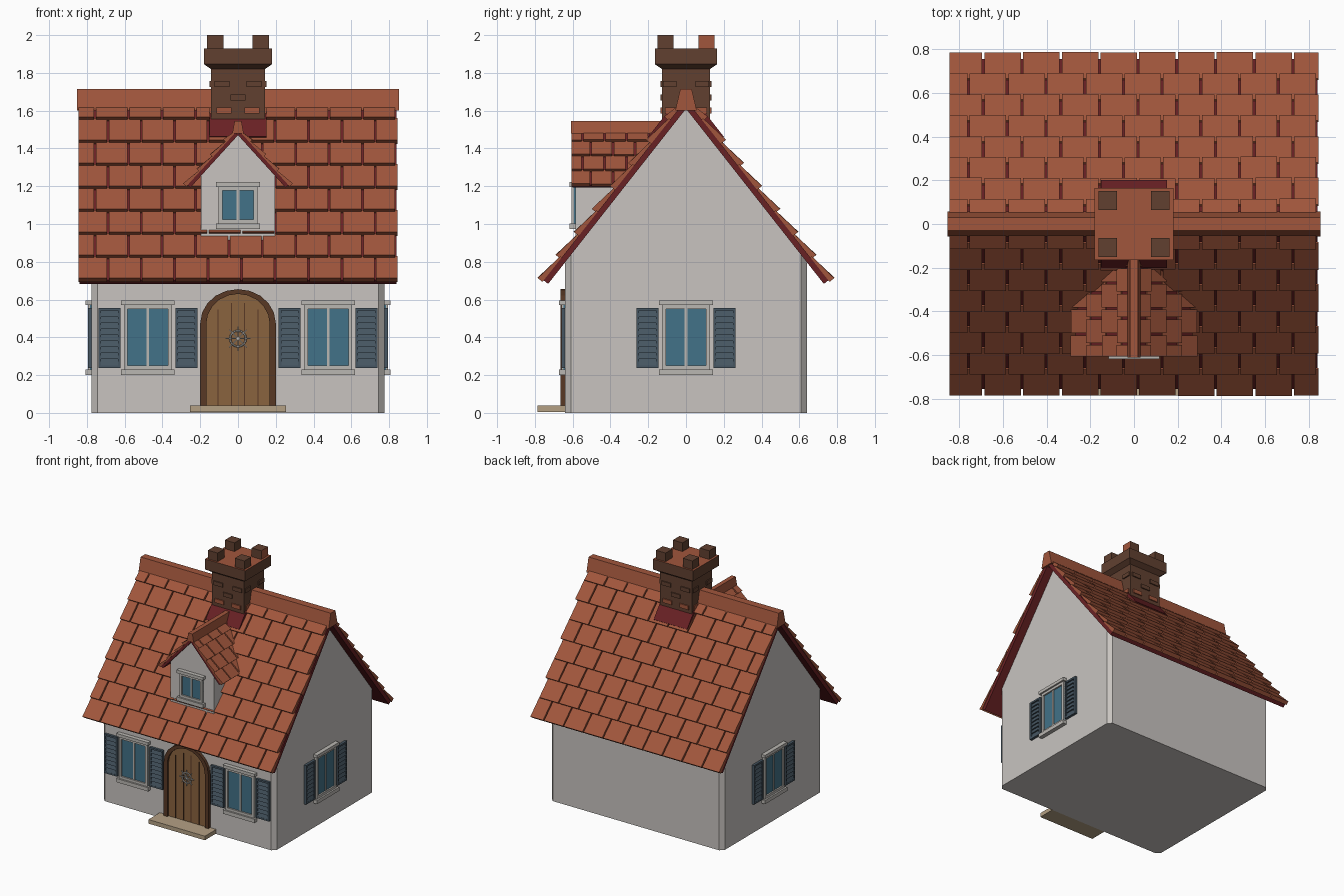
import bpy, bmesh, math, random
from mathutils import Matrix, Vector

random.seed(4)
if "Cube" in bpy.data.objects:
    bpy.data.objects.remove(bpy.data.objects["Cube"])


def material(name, rgb):
    lin = [((v / 255 + 0.055) / 1.055) ** 2.4 for v in rgb] + [1]
    m = bpy.data.materials.new(name)
    m.use_nodes = True
    m.diffuse_color = lin
    m.node_tree.nodes["Principled BSDF"].inputs["Base Color"].default_value = lin
    return m


PLASTER = material("plaster", (200, 196, 192))
TILE = material("terracotta", (161, 86, 60))
DECK = material("dark red board", (105, 33, 36))
BRICK = material("brown brick", (97, 64, 48))
DOOR = material("door wood", (138, 99, 63))
TRIM = material("dark wood", (88, 56, 37))
STONE = material("step stone", (180, 160, 132))
SHUTTER = material("shutter blue", (70, 86, 98))
GLASS = material("window glass", (66, 114, 136))
FRAME = material("window frame grey", (186, 183, 178))


def finish(name, bm, *mats, matrix=None):
    bmesh.ops.recalc_face_normals(bm, faces=bm.faces)
    mesh = bpy.data.meshes.new(name)
    bm.to_mesh(mesh)
    bm.free()
    for m in mats:
        mesh.materials.append(m)
    obj = bpy.data.objects.new(name, mesh)
    bpy.context.collection.objects.link(obj)
    if matrix:
        obj.matrix_world = matrix
    return obj


def prism(bm, points, vec, mat=0):
    """Polygon extruded along a vector."""
    a = [bm.verts.new(p) for p in points]
    b = [bm.verts.new(Vector(p) + Vector(vec)) for p in points]
    faces = [bm.faces.new(a), bm.faces.new(b[::-1])]
    for i in range(len(a)):
        j = (i + 1) % len(a)
        faces.append(bm.faces.new((a[i], a[j], b[j], b[i])))
    for f in faces:
        f.material_index = mat


def box(bm, x0, x1, y0, y1, z0, z1, mat=0):
    prism(bm, [(x0, y0, z0), (x1, y0, z0), (x1, y1, z0), (x0, y1, z0)], (0, 0, z1 - z0), mat)


def boxes(name, mat, *sizes, matrix=None):
    bm = bmesh.new()
    for s in sizes:
        box(bm, *s)
    return finish(name, bm, mat, matrix=matrix)


# House body with gables and chamfered corners
HX, HY, APEX, SLOPE = 0.775, 0.64, 1.61, 1.27
EAVE = APEX - HY * SLOPE
bm = bmesh.new()
prism(bm, [(-HX, -HY, 0), (-HX, HY, 0), (-HX, HY, EAVE), (-HX, 0, APEX), (-HX, -HY, EAVE)], (2 * HX, 0, 0))
upright = [e for e in bm.edges if abs(e.verts[0].co.z - e.verts[1].co.z) > 0.5
           and abs(e.verts[0].co.y - e.verts[1].co.y) < 0.01]
bmesh.ops.bevel(bm, geom=upright, offset=0.03, segments=1, affect='EDGES')
finish("house_walls", bm, PLASTER)


def slope_map(side, apex, slope, along_x):
    """Maps (along ridge, down slope, off slope) to the model."""
    ang = math.atan(slope)
    c, k = math.cos(ang), math.sin(ang)

    def place(u, s, h):
        out, z = side * (s * c + h * k), apex - s * k + h * c
        return Vector((u, out, z) if along_x else (out, u, z))
    return place


def slab(bm, place, u0, u1, section):
    prism(bm, [place(u0, s, h) for s, h in section], place(u1, 0, 0) - place(u0, 0, 0))


def roof_slope(name, place, u0, u1, length, deck, row, width, thick):
    bm = bmesh.new()
    slab(bm, place, u0 + 0.005, u1 - 0.005, [(0, 0), (length, 0), (length, deck), (0, deck)])
    finish(name + "_deck", bm, DECK)
    # Overlapping rows of tiles, staggered by half a tile
    bm = bmesh.new()
    low, i = length + 0.01, 0
    while low > 0.05:
        high = max(low - row - 0.01, 0)
        u = u0 - (width / 2 if i % 2 else 0.12 * width)
        while u < u1:
            a, b = max(u + 0.005, u0), min(u + width - 0.005, u1)
            if b - a > 0.015:
                lip = thick + random.uniform(-0.002, 0.002)
                slab(bm, place, a, b, [(high, deck), (low, deck), (low, deck + lip), (high, deck + 0.3 * thick)])
            u += width
        low -= row
        i += 1
    finish(name + "_tiles", bm, TILE)


def ridge(name, x, wide, narrow, z0, z1, y0, y1, along_x):
    pts = [(-wide, z0), (wide, z0), (narrow, z1), (-narrow, z1)]
    bm = bmesh.new()
    if along_x:
        prism(bm, [(y0, p, z) for p, z in pts], (y1 - y0, 0, 0))
    else:
        prism(bm, [(x + p, y0, z) for p, z in pts], (0, y1 - y0, 0))
    finish(name, bm, TILE)


# Main roof with flashing below the chimney
for side, label in ((-1, "front"), (1, "back")):
    place = slope_map(side, APEX, SLOPE, True)
    roof_slope(label + "_roof", place, -0.845, 0.845, 1.18, 0.03, 0.155, 0.177, 0.033)
    bm = bmesh.new()
    slab(bm, place, -0.15, 0.15, [(0.05, 0.03), (0.24, 0.03), (0.24, 0.066), (0.05, 0.066)])
    finish(label + "_chimney_flashing", bm, DECK)
ridge("roof_ridge", 0, 0.057, 0.03, 1.6, 1.715, -0.852, 0.852, True)

# Dormer
DA, DS, DX, DY = 1.47, 1.1, 0.195, -0.585
bm = bmesh.new()
prism(bm, [(-DX, DY, 0.87), (DX, DY, 0.87), (DX, DY, DA - DX * DS), (0, DY, DA), (-DX, DY, DA - DX * DS)],
      (0, 0.45, 0))
finish("dormer_walls", bm, PLASTER)
for side, label in ((-1, "right"), (1, "left")):
    roof_slope("dormer_" + label, slope_map(side, DA, DS, False), -0.607, -0.12, 0.375, 0.02, 0.105, 0.117, 0.022)
ridge("dormer_ridge", 0, 0.03, 0.018, 1.48, 1.545, -0.61, -0.1, False)


def window(name, matrix, w, z0, z1):
    """Framed two-pane window facing -y; w is the half width."""
    t = 0.02
    boxes(name + "_glass", GLASS, (-w, w, -0.008, 0.01, z0, z1), matrix=matrix)
    boxes(name + "_frame", FRAME,
          (-w, t - w, -0.02, 0.01, z0, z1), (w - t, w, -0.02, 0.01, z0, z1),
          (t - w, w - t, -0.02, 0.01, z0, z0 + t), (t - w, w - t, -0.02, 0.01, z1 - t, z1),
          (-0.007, 0.007, -0.015, 0.01, z0 + t, z1 - t),
          (-w - 0.015, w + 0.015, -0.033, 0.01, z0 - 0.03, z0),
          (-w - 0.015, w + 0.015, -0.033, 0.01, z1, z1 + 0.025), matrix=matrix)


def shutter(name, matrix, x0, x1, z0, z1):
    t, n = 0.014, 9
    bm = bmesh.new()
    box(bm, x0, x1, -0.008, 0, z0, z1)
    for a, b, c, d in ((x0, x0 + t, z0, z1), (x1 - t, x1, z0, z1),
                       (x0 + t, x1 - t, z0, z0 + t), (x0 + t, x1 - t, z1 - t, z1)):
        box(bm, a, b, -0.02, 0, c, d)
    # Sloping louvres
    step = (z1 - z0 - 2 * t) / n
    for i in range(n):
        z = z0 + t + i * step
        prism(bm, [(x0 + t, -0.008, z), (x0 + t, -0.019, z), (x0 + t, -0.008, z + step)], (x1 - x0 - 2 * t, 0, 0))
    finish(name, bm, SHUTTER, matrix=matrix)


# Windows on the front and both gable ends
spots = {
    "front_right": Matrix.Translation((-0.477, -HY, 0)),
    "front_left": Matrix.Translation((0.477, -HY, 0)),
    "left_side": Matrix.Translation((HX, 0, 0)) @ Matrix.Rotation(math.pi / 2, 4, 'Z'),
    "right_side": Matrix.Translation((-HX, 0, 0)) @ Matrix.Rotation(-math.pi / 2, 4, 'Z'),
}
for label, m in spots.items():
    window(label + "_window", m, 0.127, 0.23, 0.57)
    shutter(label + "_shutter_a", m, -0.262, -0.145, 0.238, 0.555)
    shutter(label + "_shutter_b", m, 0.145, 0.262, 0.238, 0.555)
window("dormer_window", Matrix.Translation((0, DY, 0)), 0.102, 1.003, 1.197)


def arch(w, spring, rise, y, n=10):
    top = [(w * math.cos(math.pi * i / n), y, spring + rise * math.sin(math.pi * i / n)) for i in range(n + 1)]
    return [(w, y, 0.03)] + top + [(-w, y, 0.03)]


# Arched door, planks, surround and step
bm = bmesh.new()
prism(bm, arch(0.17, 0.47, 0.165, -0.648), (0, 0.02, 0))
finish("door", bm, DOOR)
boxes("door_plank_seams", TRIM, *[(x - 0.003, x + 0.003, -0.651, -0.64, 0.04, 0.6 - abs(x) * 0.5)
                                  for x in (-0.105, -0.035, 0.035, 0.105)])
bm = bmesh.new()
outer, inner = arch(0.2, 0.475, 0.18, -0.665), arch(0.168, 0.47, 0.16, -0.665)
for i in range(len(outer) - 1):
    prism(bm, [outer[i], outer[i + 1], inner[i + 1], inner[i]], (0, 0.04, 0))
finish("door_surround", bm, TRIM)
boxes("door_step", STONE, (-0.253, 0.253, -0.785, -0.6, 0.005, 0.038))

# Round door ornament with spokes
bpy.ops.mesh.primitive_torus_add(major_segments=16, minor_segments=6, major_radius=0.042, minor_radius=0.005,
                                 location=(0, -0.657, 0.393), rotation=(math.pi / 2, 0, 0))
bpy.context.object.name = "door_ornament_ring"
bpy.context.object.data.materials.append(FRAME)
for i in range(4):
    boxes(f"door_ornament_spoke_{i}", FRAME, (-0.065, 0.065, -0.003, 0.003, -0.003, 0.003),
          matrix=Matrix.Translation((0, -0.657, 0.393)) @ Matrix.Rotation(i * math.pi / 4, 4, 'Y'))

# Chimney shaft widening into a cap with a terracotta top
CX, CY = 0.143, 0.127
bm = bmesh.new()
rings = [[bm.verts.new((sx * x, sy * y, z)) for sx, sy in ((-1, -1), (1, -1), (1, 1), (-1, 1))]
         for x, y, z in ((CX, CY, 1.35), (CX, CY, 1.82), (0.18, 0.165, 1.846), (0.18, 0.165, 1.93))]
for a, b in zip(rings, rings[1:]):
    for i in range(4):
        j = (i + 1) % 4
        bm.faces.new((a[i], a[j], b[j], b[i]))
bm.faces.new(rings[0][::-1])
bm.faces.new(rings[-1]).material_index = 1
finish("chimney", bm, BRICK, TILE)

# Corner blocks on the cap
for sx in (-1, 1):
    for sy in (-1, 1):
        bm = bmesh.new()
        x, y = sx * 0.12, sy * 0.108
        box(bm, x - 0.043, x + 0.043, y - 0.043, y + 0.043, 1.925, 2.0)
        bmesh.ops.recalc_face_normals(bm, faces=bm.faces)
        for f in bm.faces:
            f.material_index = int(sx > 0 and sy > 0 and f.normal.x > 0.5)
        finish("chimney_block", bm, BRICK, TILE)

# Raised bricks on every chimney side, the lowest pair terracotta
bm = bmesh.new()
for x, z in ((-0.085, 1.74), (0.085, 1.74), (0, 1.67), (-0.075, 1.6), (0.075, 1.6)):
    mat = int(z < 1.65)
    for s in (-1, 1):
        box(bm, x - 0.04, x + 0.04, s * CY - 0.009, s * CY + 0.009, z - 0.016, z + 0.016, mat)
        box(bm, s * CX - 0.009, s * CX + 0.009, x - 0.036, x + 0.036, z - 0.016, z + 0.016, mat)
finish("chimney_bricks", bm, BRICK, TILE)
